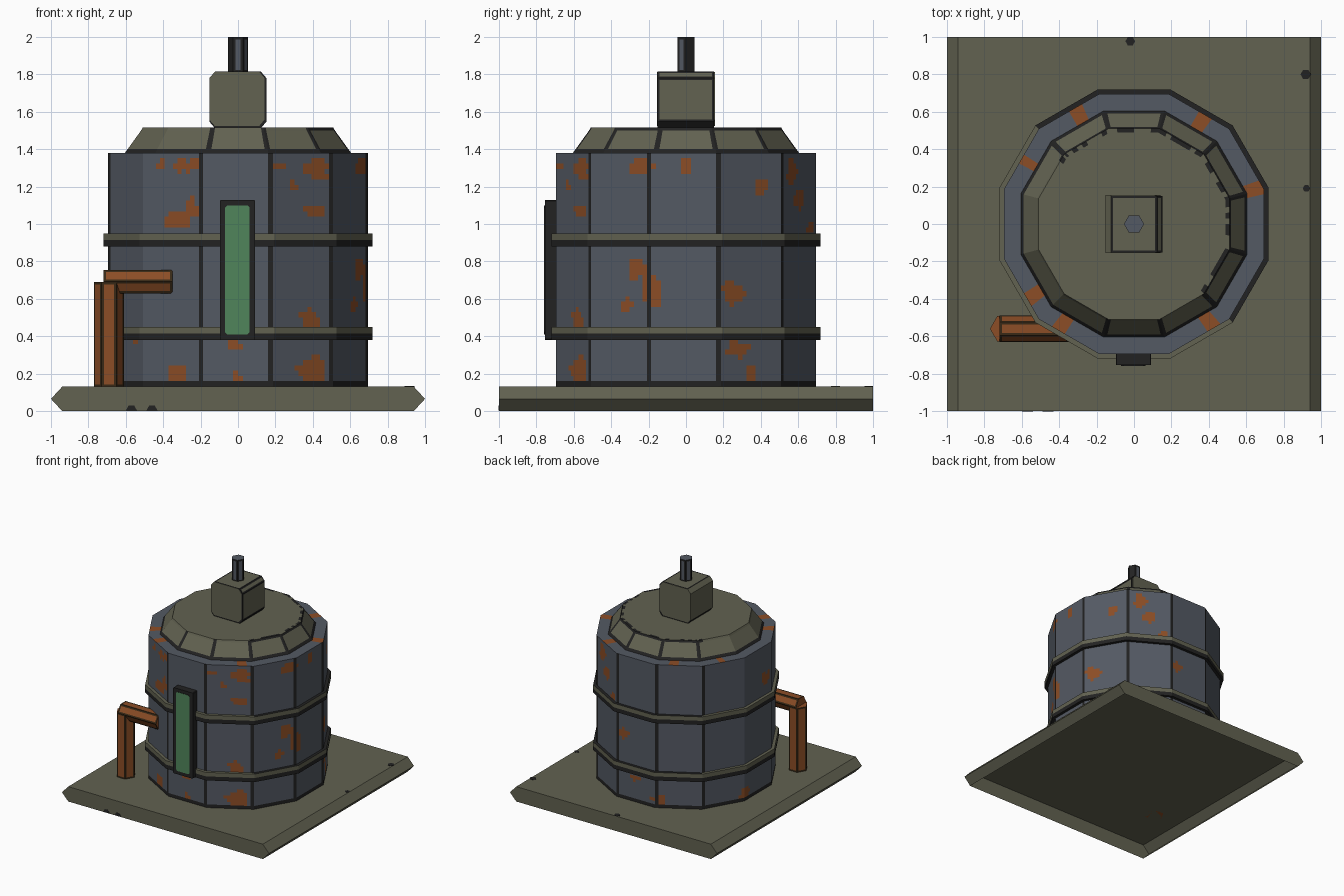
import bpy, bmesh, math, random
from mathutils import Vector

random.seed(4)
if "Cube" in bpy.data.objects:
    bpy.data.objects.remove(bpy.data.objects["Cube"])


def material(name, rgb):
    m = bpy.data.materials.new(name)
    m.use_nodes = True
    m.diffuse_color = (*rgb, 1)
    m.node_tree.nodes["Principled BSDF"].inputs["Base Color"].default_value = (*rgb, 1)
    return m


MATS = [material("olive metal", (.122, .122, .082)),
        material("slate metal", (.088, .101, .126)),
        material("dark edge", (.016, .016, .016)),
        material("rust", (.265, .075, .019)),
        material("green glass", (.08, .235, .105)),
        material("dark brown", (.04, .022, .008))]
OLIVE, SLATE, DARK, RUST, GREEN, BROWN = range(6)


def finish(name, bm):
    me = bpy.data.meshes.new(name)
    bm.to_mesh(me)
    bm.free()
    for m in MATS:
        me.materials.append(m)
    ob = bpy.data.objects.new(name, me)
    bpy.context.collection.objects.link(ob)
    return ob


def prism(name, outline, axis, lo, hi, rule, edge=0, open_bottom=False):
    """Extrude a 2D outline along an axis, with strips of the given width along its edges.
    rule(normal, on_edge_strip) gives each face colour."""
    place = {"X": lambda a, b, d: (d, a, b),
             "Y": lambda a, b, d: (a, d, b),
             "Z": lambda a, b, d: (a, b, d)}[axis]
    bm = bmesh.new()
    pts, depths = [Vector(p) for p in outline], [lo, hi]
    if edge:
        split = []
        for p, q in zip(pts, pts[1:] + pts[:1]):
            step = (q - p).normalized() * edge
            split += [p, p + step, q - step]
        pts, depths = split, [lo, lo + edge, hi - edge, hi]
    rings = [[bm.verts.new(place(p.x, p.y, d)) for p in pts] for d in depths]
    faces = [(bm.faces.new(rings[0]), False), (bm.faces.new(rings[-1]), False)]
    n = len(pts)
    for row in range(len(rings) - 1):
        for i in range(n):
            j = (i + 1) % n
            f = bm.faces.new((rings[row][i], rings[row][j], rings[row + 1][j], rings[row + 1][i]))
            faces.append((f, edge > 0 and (row != 1 or i % 3 != 1)))
    bmesh.ops.recalc_face_normals(bm, faces=bm.faces)
    for f, strip in faces:
        f.material_index = rule(f.normal, strip)
    if open_bottom:
        bmesh.ops.delete(bm, geom=[f for f in bm.faces if f.normal.z < -.99], context="FACES")
    return finish(name, bm)


def hexagon(cx, cy, r):
    return [(cx + r * math.cos(math.radians(60 * i)),
             cy + r * math.sin(math.radians(60 * i))) for i in range(6)]


def chamfered(x0, x1, z0, z1, cx, cz):
    return [(x0 + cx, z0), (x1 - cx, z0), (x1, z0 + cz), (x1, z1 - cz),
            (x1 - cx, z1), (x0 + cx, z1), (x0, z1 - cz), (x0, z0 + cz)]


def drum(name, profile, cuts, rule, ends):
    """Closed twelve-sided drum from (flat radius, z) points, each side cut at the given fractions.
    rule(side, column, row, angle, z) gives each face colour; ends colours bottom and top."""
    bm = bmesh.new()
    rings = []
    for r, z in profile:
        ring = []
        for side in range(12):
            a, b = (Vector((math.cos(t), math.sin(t), 0)) * r / math.cos(math.radians(15))
                    for t in (math.radians(30 * side - 15), math.radians(30 * side + 15)))
            ring += [bm.verts.new(a.lerp(b, t) + Vector((0, 0, z))) for t in cuts[:-1]]
        rings.append(ring)
    cols = len(cuts) - 1
    n = 12 * cols
    for row in range(len(rings) - 1):
        lo, hi = rings[row], rings[row + 1]
        for i in range(n):
            j = (i + 1) % n
            f = bm.faces.new((lo[i], lo[j], hi[j], hi[i]))
            c = f.calc_center_median()
            ang = math.degrees(math.atan2(c.y, c.x))
            f.material_index = rule(i // cols, i % cols, row, ang, c.z)
    bm.faces.new(rings[0][::-1]).material_index = ends[0]
    bm.faces.new(rings[-1]).material_index = ends[1]
    return finish(name, bm)


# Hollow ground slab with pointed side edges and a few dark chips
prism("base_slab", [(-.94, 0), (.94, 0), (1, .065), (.94, .13), (-.94, .13), (-1, .065)],
      "Y", -1, 1, lambda n, e: OLIVE, open_bottom=True)
for i, (x, y, r) in enumerate(((.918, .8, .028), (.922, .19, .02), (-.02, .977, .026))):
    prism(f"slab_chip_{i}", hexagon(x, y, r), "Z", .1305, .133, lambda n, e: DARK)
for i, x in enumerate((-.57, -.46)):
    prism(f"front_chip_{i}", hexagon(x, .003, .03)[:4], "Y", -1.002, -1.0005, lambda n, e: DARK)

# Rust patches: angle, height, half width in degrees, half height
PATCHES = [
    (-113, 1.31, 6, .03), (-126, 1.31, 2, .03), (-117, 1.03, 7, .04), (-111, 1.08, 3, .05),
    (-72, 1.31, 3, .02), (-53, 1.3, 5, .06), (-65, 1.2, 2, .03), (-54, 1.07, 5, .03),
    (-57, .49, 5, .05), (-55, .21, 7, .07), (-91, .35, 3, .03), (-118, .19, 4, .05),
    (-141, .4, 5, .03), (-22, .75, 4, .05), (-15, .64, 4, .08), (-27, .57, 3, .03),
    (-20, 1.31, 6, .04), (0, 1.3, 2, .05), (21, .63, 5, .06), (-90, .17, 2, .03),
    (24, .33, 6, .04), (30, .2, 2, .05), (35, 1.2, 3, .04), (54, 1.28, 4, .07),
    (80, .7, 4, .04), (60, 1.14, 4, .05), (107, .2, 5, .04), (90, .34, 4, .03),
    (149, .9, 4, .04), (166, .2, 4, .04), (70, .98, 3, .03), (-172, 1.1, 4, .05)]
RIM_RUST = (150, 116, 57, 16, -53, -125, -145)
LOWER_SEAMS = (8, 9, 10, 11, 0)     # sides whose last column is a dark seam
UPPER_SEAMS = (2, 3, 4, 5, 7)       # sides whose first column is a dark seam
COLS, ROWS = 14, 44


def wall_colour(side, col, row, ang, z):
    if row == ROWS:
        return RUST if any(abs(ang - a) < 3 for a in RIM_RUST) else SLATE
    if row == 0 or (col == COLS - 1 and side in LOWER_SEAMS) or (col == 0 and side in UPPER_SEAMS):
        return DARK
    for a, h, w, t in PATCHES:
        if math.hypot((ang - a) / w, (z - h) / t) < random.uniform(.8, 1.35):
            return RUST
    return SLATE


# Tank standing on the slab
drum("tank_body", [(.695, .131 + 1.249 * i / ROWS) for i in range(ROWS + 1)] + [(.58, 1.38)],
     [i / COLS for i in range(COLS + 1)], wall_colour, (SLATE, SLATE))


# Two hoops, dark on the lower half and on the worn side of the top
def hoop_colour(side, col, row, ang, z):
    return DARK if row == 0 or (row == 2 and -45 < ang < 140) else OLIVE


for name, z in (("lower_hoop", .38), ("upper_hoop", .88)):
    drum(name, [(.72, z), (.72, z + .035), (.72, z + .07), (.68, z + .07)], [0, 1],
         hoop_colour, (DARK, DARK))


# Sloped roof with dark ribs and a ragged worn rim
def roof_colour(side, col, row, ang, z):
    worn = -45 < ang < 140
    if row == 3:
        return DARK if worn and random.random() < .6 else OLIVE
    rib = col in (0, 9) and not 160 < ang % 360 < 230
    return DARK if row == 0 or rib or (row == 2 and worn) else OLIVE


drum("roof", [(.605, 1.38), (.59, 1.4), (.518, 1.5), (.51, 1.515), (.488, 1.515)],
     [0, .05] + [.05 + .9 * i / 8 for i in range(1, 9)] + [1], roof_colour, (DARK, OLIVE))


# Roof box with chamfered long edges, its ends dark around an olive plate
def box_colour(n, strip):
    lower_chamfer = n.z < -.2 and abs(n.x) > .2
    return DARK if lower_chamfer or abs(n.y) > .9 or (strip and n.x > -.1) else OLIVE


prism("roof_box", chamfered(-.153, .152, 1.512, 1.815, .03, .035), "Y", -.152, .151,
      box_colour, .011)
for name, y in (("box_front_plate", -.154), ("box_back_plate", .151)):
    prism(name, chamfered(-.152, .141, 1.524, 1.814, .028, .033), "Y", y, y + .003,
          lambda n, e: OLIVE)

# Short mast with dark edges
prism("mast", hexagon(0, 0, .054), "Z", 1.81, 2,
      lambda n, e: DARK if e or n.x * n.y > .2 else SLATE, .014)

# Level gauge: frame and glass plate
prism("gauge_frame", chamfered(-.097, .092, .38, 1.128, .004, .004), "Y", -.755, -.66,
      lambda n, e: DARK)
prism("gauge_glass", chamfered(-.069, .062, .41, 1.1, .012, .012), "Y", -.758, -.752,
      lambda n, e: GREEN if n.y < -.9 else DARK)


# Rusty side pipe with dark edges
def pipe_colour(n, strip):
    return BROWN if strip else RUST


prism("pipe_upright", hexagon(-.69, -.56, .08), "Z", .13, .69, pipe_colour, .013)
prism("pipe_branch", hexagon(-.56, .692, .072), "X", -.72, -.35, pipe_colour, .013)
